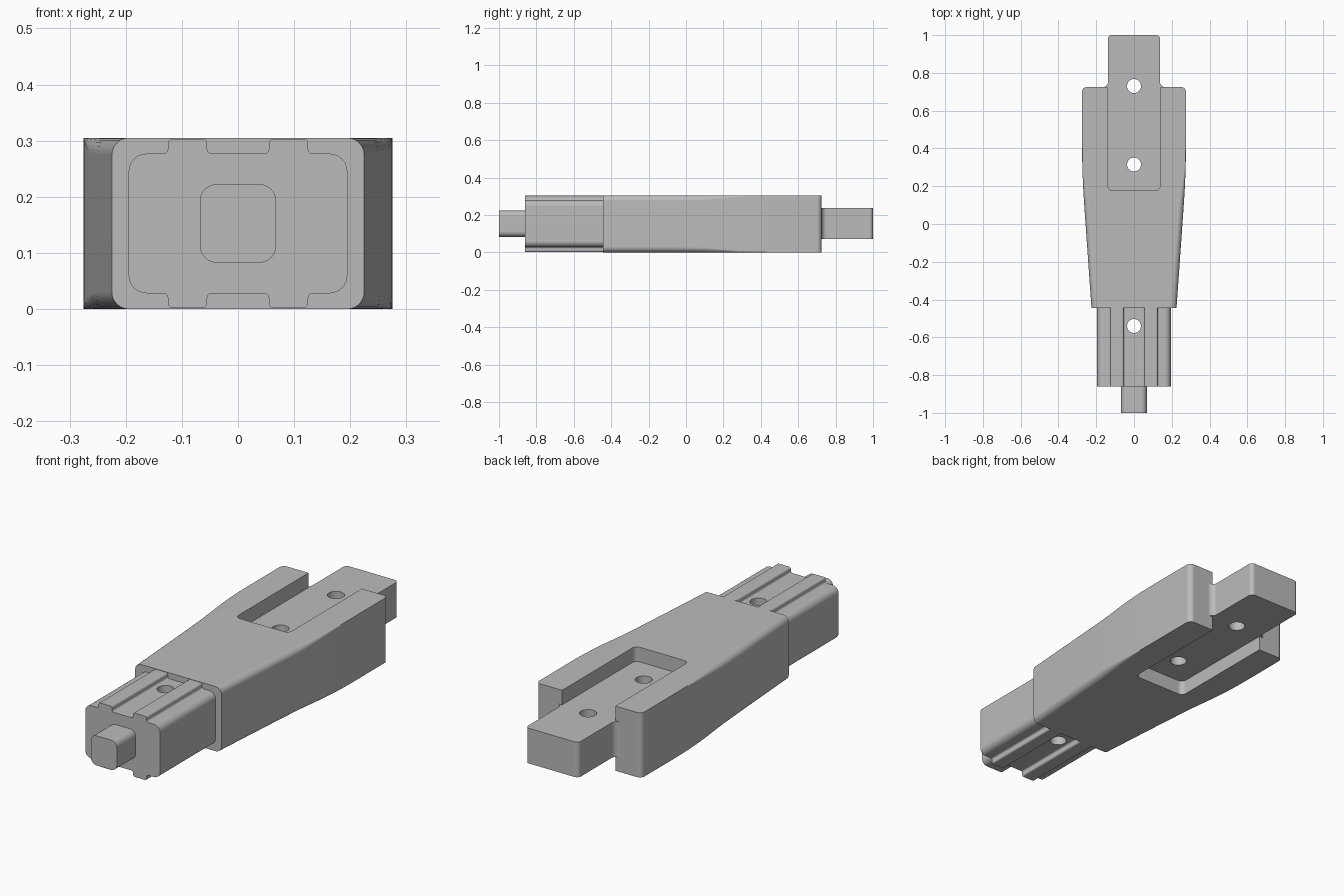
import bpy, bmesh
from math import sin, cos, pi

if "Cube" in bpy.data.objects:
    bpy.data.objects.remove(bpy.data.objects["Cube"])

ZC, H = 0.1525, 0.305          # mid height and full height

grey = bpy.data.materials.new("plain grey")
grey.diffuse_color = (0.5, 0.5, 0.5, 1)
grey.use_nodes = True
grey.node_tree.nodes["Principled BSDF"].inputs["Base Color"].default_value = grey.diffuse_color


def arc(cx, cy, r, a0, a1, n=6):
    return [(cx + r * cos(a0 + (a1 - a0) * i / n), cy + r * sin(a0 + (a1 - a0) * i / n))
            for i in range(n + 1)]


def four_way(quadrant):
    """Mirror a first-quadrant outline into a closed loop."""
    q = quadrant
    return (q + [(-x, y) for x, y in reversed(q)] + [(-x, -y) for x, y in q]
            + [(x, -y) for x, y in reversed(q)])


def round_rect(w, h, r):
    return four_way(arc(w - r, h - r, r, 0, pi / 2))


def loft(name, rings):
    """Skin a list of equal-length rings of 3D points and cap both ends."""
    bm = bmesh.new()
    vs = [[bm.verts.new(p) for p in ring] for ring in rings]
    n = len(rings[0])
    for a, b in zip(vs, vs[1:]):
        for i in range(n):
            j = (i + 1) % n
            bm.faces.new((a[i], a[j], b[j], b[i]))
    bm.faces.new(vs[0])
    bm.faces.new(vs[-1])
    bmesh.ops.recalc_face_normals(bm, faces=bm.faces)
    me = bpy.data.meshes.new(name)
    bm.to_mesh(me)
    bm.free()
    me.materials.append(grey)
    ob = bpy.data.objects.new(name, me)
    bpy.context.collection.objects.link(ob)
    return ob


def along_y(name, outline, y0, y1):
    return loft(name, [[(x, y, ZC + z) for x, z in outline] for y in (y0, y1)])


def along_z(name, outline, z0, z1):
    return loft(name, [[(x, y, z) for x, y in outline] for z in (z0, z1)])


def activate(ob):
    bpy.ops.object.select_all(action='DESELECT')
    ob.select_set(True)
    bpy.context.view_layer.objects.active = ob


def cut(ob, cutter):
    activate(ob)
    m = ob.modifiers.new("cut", 'BOOLEAN')
    m.operation, m.solver, m.object = 'DIFFERENCE', 'EXACT', cutter
    bpy.ops.object.modifier_apply(modifier=m.name)
    bpy.data.objects.remove(cutter)


def drill(ob, y):
    cut(ob, along_z("hole_cutter", arc(0, y, 0.037, 0, 2 * pi, 32)[:-1], -0.1, 0.5))


# body: tapered block, edge rounding fades out toward the back
sections = [(-0.445, 0.225, 0.03), (-0.1, 0.2495, 0.03), (0.08, 0.262, 0.028),
            (0.14, 0.266, 0.024), (0.2, 0.2695, 0.018), (0.26, 0.272, 0.011),
            (0.32, 0.2738, 0.006), (0.38, 0.275, 0.003), (0.45, 0.275, 0.0005)]
sections += [(y, x, 0.0005) for x, y in arc(0.25, 0.7, 0.025, 0, pi / 2)]
body = loft("body", [[(x, y, ZC + z) for x, z in round_rect(w, H / 2, r)]
                     for y, w, r in sections])

# slot through the back of the body
R = 0.025
slot = [(0.139, 0.9), (-0.139, 0.9)]
slot += arc(-0.139 + R, 0.178 + R, R, pi, 1.5 * pi)
slot += arc(0.139 - R, 0.178 + R, R, 1.5 * pi, 2 * pi)
cut(body, along_z("slot_cutter", slot, -0.1, 0.5))

# tongue: fills the slot at mid height and sticks out of the back
F = 0.027
half = [(0.139, 0.14), (0.139, 0.68), (0.138 + F, 0.69)]
half += arc(0.138 + F, 0.725 + F, F, 1.5 * pi, pi)
half += arc(0.138 - 0.02, 0.98, 0.02, 0, pi / 2)
tongue = along_z("tongue", half + [(-x, y) for x, y in reversed(half)], 0.07, 0.236)
drill(tongue, 0.73)
drill(tongue, 0.315)

# plug: rounded bar with two rails above and below
quadrant = arc(0.163, 0.0925, 0.032, 0, pi / 2)
quadrant += arc(0.133, 0.1325, 0.008, 1.5 * pi, pi, 3)
quadrant += arc(0.117, 0.1425, 0.008, 0, pi / 2, 3)
quadrant += arc(0.063, 0.1425, 0.008, pi / 2, pi, 3)
quadrant += arc(0.047, 0.1325, 0.008, 0, -pi / 2, 3)
plug = along_y("plug", four_way(quadrant), -0.86, -0.44)
drill(plug, -0.54)

# nub on the front of the plug
nub = along_y("nub", round_rect(0.068, 0.07, 0.03), -1.0, -0.855)

# smooth rounded edges, keep flat faces flat
for ob in (body, tongue, plug, nub):
    activate(ob)
    bpy.ops.object.shade_smooth_by_angle(angle=0.56)
    m = ob.modifiers.new("flat faces", 'WEIGHTED_NORMAL')
    m.keep_sharp = True
